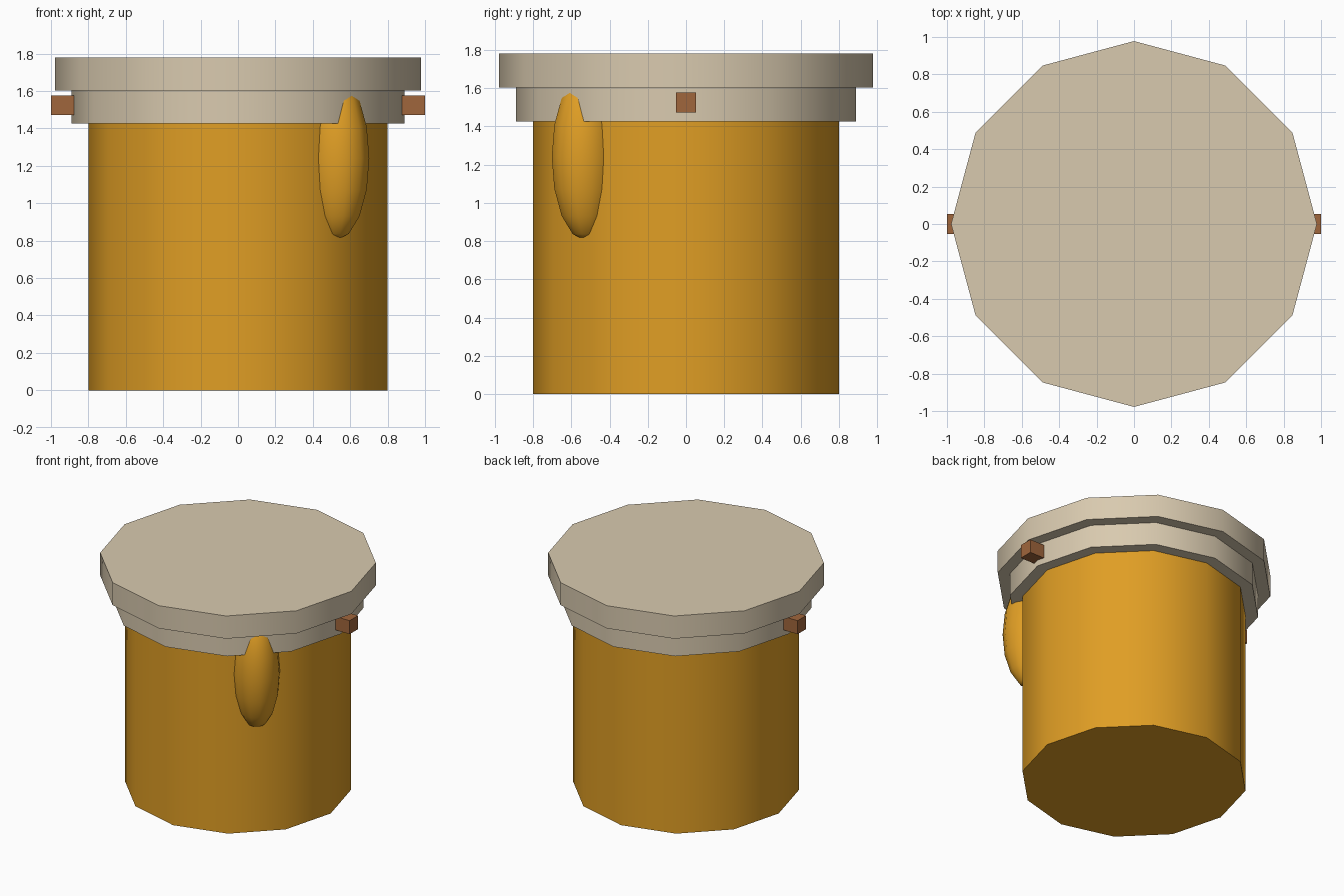
import bpy
import math

cube = bpy.data.objects.get("Cube")
if cube:
    bpy.data.objects.remove(cube, do_unlink=True)


def make_material(name, rgb):
    mat = bpy.data.materials.new(name)
    mat.use_nodes = True
    mat.diffuse_color = (*rgb, 1)
    mat.node_tree.nodes["Principled BSDF"].inputs["Base Color"].default_value = (*rgb, 1)
    return mat


amber = make_material("amber", (0.745, 0.342, 0.018))
cream = make_material("cream", (0.694, 0.591, 0.429))
brown = make_material("brown", (0.352, 0.133, 0.045))


def finish(name, mat):
    obj = bpy.context.object
    obj.name = name
    obj.data.materials.append(mat)
    return obj


def drum(name, radius, bottom, top, mat):
    """Twelve-sided drum with smooth sides and sharp rims."""
    bpy.ops.mesh.primitive_cylinder_add(
        vertices=12, radius=radius, depth=top - bottom,
        location=(0, 0, (bottom + top) / 2))
    obj = finish(name, mat)
    bpy.ops.object.shade_smooth_by_angle(angle=math.radians(35))
    return obj


# Pot body and two-step lid
drum("body", 0.8, 0, 1.425, amber)
drum("lid_collar", 0.89, 1.425, 1.603, cream)
drum("lid_top", 0.978, 1.603, 1.78, cream)

# Drip running down from the lid at the front left
angle = math.radians(-45)
reach = 0.742
bpy.ops.mesh.primitive_uv_sphere_add(
    segments=12, ring_count=8, radius=1, rotation=(0, 0, angle),
    location=(reach * math.cos(angle), reach * math.sin(angle), 1.24))
drip = finish("drip", amber)
drip.scale = (0.19, 0.172, 0.437)
bpy.ops.object.shade_smooth()

# Square pegs on both sides of the collar
for side, x in (("left", 1), ("right", -1)):
    bpy.ops.mesh.primitive_cube_add(size=1, location=(x * 0.93, 0, 1.524))
    peg = finish(side + "_peg", brown)
    peg.scale = (0.14, 0.105, 0.105)
